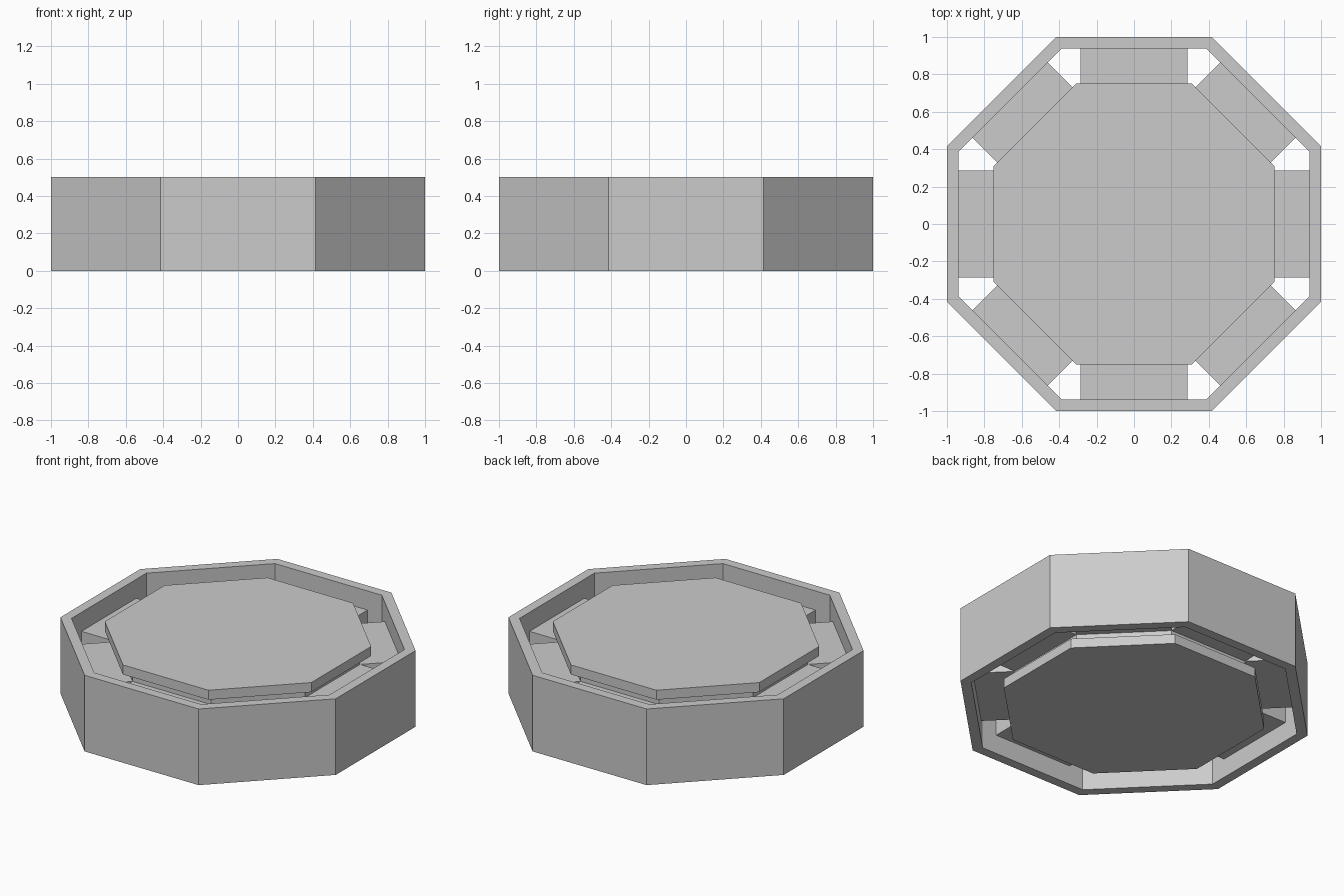
import bpy, bmesh
from math import pi, cos, sin, tan
from mathutils import Matrix

if "Cube" in bpy.data.objects:
    bpy.data.objects.remove(bpy.data.objects["Cube"])

SIDES = 8
K = 1 / cos(pi / SIDES)          # apothem -> corner radius


def finish(name, bm):
    bmesh.ops.recalc_face_normals(bm, faces=bm.faces)
    mesh = bpy.data.meshes.new(name)
    bm.to_mesh(mesh)
    bm.free()
    obj = bpy.data.objects.new(name, mesh)
    bpy.context.collection.objects.link(obj)
    return obj


def octagon_lathe(name, profile, closed):
    """Sweep an (apothem, z) profile round eight flat sides."""
    bm = bmesh.new()
    loops = []
    for r, z in profile:
        loops.append([bm.verts.new((r * K * cos((i + .5) * 2 * pi / SIDES),
                                    r * K * sin((i + .5) * 2 * pi / SIDES), z))
                      for i in range(SIDES)])
    pairs = list(zip(loops, loops[1:]))
    if closed:
        pairs.append((loops[-1], loops[0]))
    else:
        bm.faces.new(loops[0])
        bm.faces.new(loops[-1])
    for a, b in pairs:
        for i in range(SIDES):
            j = (i + 1) % SIDES
            bm.faces.new((a[i], a[j], b[j], b[i]))
    return finish(name, bm)


RIM_IN, CORE, PLATE = 0.9375, 0.6875, 0.75

# Outer rim: a thin-walled octagonal tube
octagon_lathe("outer_rim", [(1, 0), (1, .5), (RIM_IN, .5), (RIM_IN, 0)], True)

# Hub: narrower core between two wider end plates
octagon_lathe("hub", [(PLATE, 0), (PLATE, .0625), (CORE, .0625),
                      (CORE, .4375), (PLATE, .4375), (PLATE, .5)], False)

# Spokes: one block from each core face to the rim
width = 2 * CORE * tan(pi / SIDES)
for i in range(SIDES):
    bm = bmesh.new()
    place = (Matrix.Rotation(i * 2 * pi / SIDES, 4, 'Z')
             @ Matrix.Translation(((CORE + RIM_IN) / 2, 0, .25))
             @ Matrix.Diagonal((RIM_IN - CORE, width, .25, 1)))
    bmesh.ops.create_cube(bm, size=1, matrix=place)
    finish(f"spoke_{i + 1}", bm)
